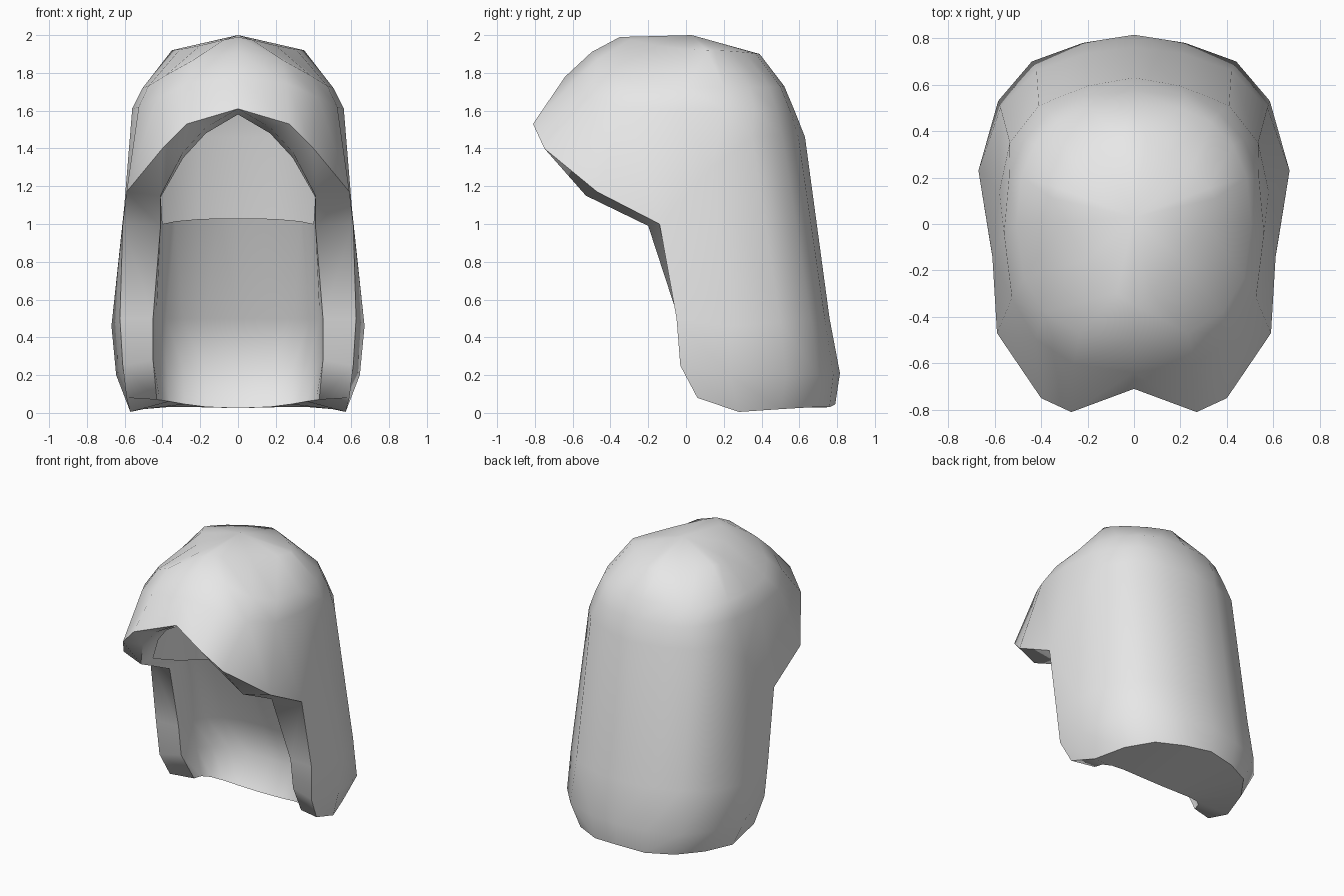
import bpy, bmesh, math

cube = bpy.data.objects.get("Cube")
if cube:
    bpy.data.objects.remove(cube, do_unlink=True)

mat = bpy.data.materials.new("light_grey")
mat.use_nodes = True
GREY = (0.8, 0.8, 0.8, 1)
mat.diffuse_color = GREY
mat.node_tree.nodes["Principled BSDF"].inputs["Base Color"].default_value = GREY


def ring(w, ys, yf, yb, zs, zf, zb, start=0, p=0.8):
    """Half ring from front centre (step 0) past the side (4) to back centre (9).
    p shapes the corner: below 1 is boxy, 2 is a straight chord."""
    pts = []
    for j in range(start, 10):
        t = math.radians(22.5 * j if j < 4 else 90 + 18 * (j - 4))
        s, c = abs(math.sin(t)), abs(math.cos(t))
        y, z = (yf, zf) if j < 4 else (yb, zb)
        x = 0 if j in (0, 9) else w * s ** p
        pts.append((x, ys + (y - ys) * c ** p, zs + (z - zs) * c ** 3))
    return pts


# Crown rings above the fringe
crown = [
    ring(0.35, 0.11, -0.35, 0.39, 1.92, 1.99, 1.90, p=1.6),
    ring(0.505, 0.00, -0.50, 0.52, 1.72, 1.91, 1.73),
    ring(0.56, -0.04, -0.64, 0.575, 1.61, 1.78, 1.60),
]
# Outer, middle and recessed edges of the fringe, from centre peak to temple
rim = [(0, -0.71, 1.61), (0.27, -0.81, 1.53), (0.40, -0.75, 1.40),
       (0.59, -0.47, 1.17), (0.61, -0.14, 1.00)]
rim_mid = [(0, -0.67, 1.605), (0.17, -0.70, 1.51), (0.29, -0.68, 1.38),
           (0.41, -0.53, 1.15), (0.41, -0.20, 0.99)]
rim_in = [(0, -0.60, 1.58), (0.17, -0.58, 1.48), (0.29, -0.50, 1.35),
          (0.41, -0.39, 1.14), (0.40, -0.06, 1.00)]
# Outer rows of the long back hair, from the front edge to back centre
nape = [(0.58, 0.14, 1.30), (0.535, 0.35, 1.46), (0.41, 0.51, 1.47),
        (0.20, 0.595, 1.46), (0, 0.63, 1.46)]
back = [
    rim[4:] + nape,
    [(0.625, -0.05, 0.50), (0.67, 0.23, 0.46), (0.575, 0.50, 0.48),
     (0.42, 0.66, 0.50), (0.21, 0.735, 0.50), (0, 0.76, 0.50)],
    [(0.61, -0.03, 0.25), (0.645, 0.23, 0.20), (0.585, 0.53, 0.20),
     (0.44, 0.70, 0.20), (0.22, 0.78, 0.20), (0, 0.815, 0.21)],
    [(0.59, 0.06, 0.08), (0.57, 0.28, 0.005), (0.50, 0.50, 0.02),
     (0.38, 0.67, 0.03), (0.20, 0.76, 0.03), (0, 0.79, 0.045)],
]
# Inner wall rows facing the neck, ending in a lip at the hem
inner = [
    [rim_mid[4], rim_in[4], (0.33, -0.02, 1.015), (0.22, 0.02, 1.025),
     (0.10, 0.05, 1.03), (0, 0.06, 1.03)],
    ring(0.45, -0.04, 0, 0.29, 0.50, 0, 0.50, 4),
    ring(0.45, -0.01, 0, 0.38, 0.28, 0, 0.22, 4),
    ring(0.43, 0.11, 0, 0.26, 0.07, 0, 0.025, 4),
]

bm = bmesh.new()


def face(points, side):
    """Add a face on one side, dropping repeated corners."""
    unique = list(dict.fromkeys(points))
    if len(unique) > 2:
        bm.faces.new([bm.verts.new((side * x, y, z)) for x, y, z in unique])


def strip(a, b, side):
    for i in range(len(a) - 1):
        face((a[i], a[i + 1], b[i + 1], b[i]), side)


for side in (1, -1):
    # Crown cap and skin down to the fringe
    strip([(0, 0.03, 2.0)] * 10, crown[0], side)
    for upper, lower in zip(crown, crown[1:] + [rim + nape]):
        strip(upper, lower, side)
    # Back hair, inner wall and the front edge joining them
    for k in range(3):
        strip(back[k], back[k + 1], side)
        strip(inner[k], inner[k + 1], side)
        face((back[k][0], back[k + 1][0], inner[k + 1][0], inner[k][0]), side)
    # Fringe thickness, open behind, and the lower hem
    strip(rim, rim_mid, side)
    strip(rim_mid, rim_in, side)
    strip(back[3], inner[3], side)

bmesh.ops.remove_doubles(bm, verts=bm.verts[:], dist=0.0005)
bmesh.ops.recalc_face_normals(bm, faces=bm.faces[:])
mesh = bpy.data.meshes.new("long_hair")
bm.to_mesh(mesh)
bm.free()
mesh.materials.append(mat)
hair = bpy.data.objects.new("long_hair", mesh)
bpy.context.collection.objects.link(hair)

bpy.ops.object.select_all(action="DESELECT")
hair.select_set(True)
bpy.context.view_layer.objects.active = hair
bpy.ops.object.shade_smooth_by_angle(angle=math.radians(60))
